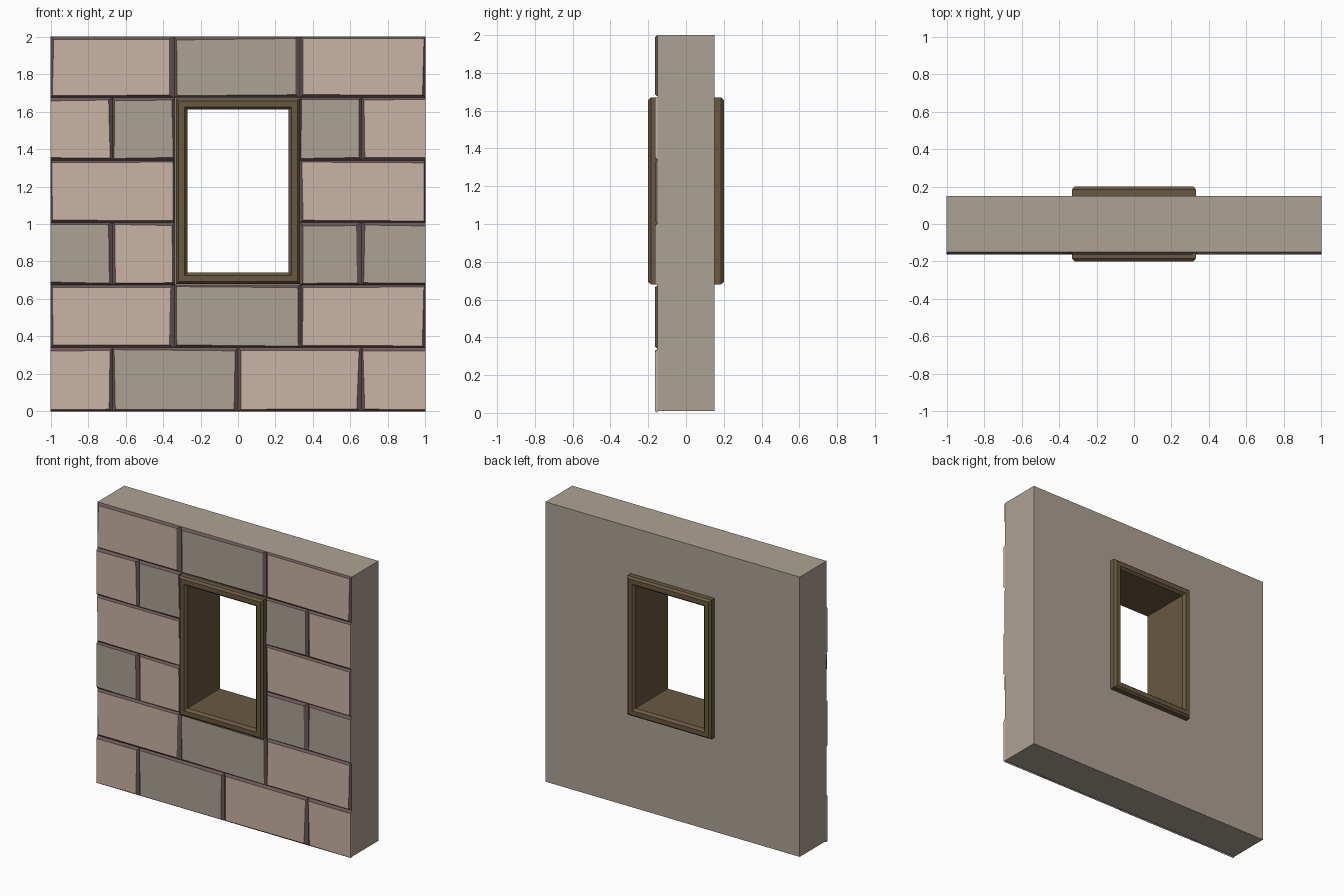
import bpy, bmesh, random

if "Cube" in bpy.data.objects:
    bpy.data.objects.remove(bpy.data.objects["Cube"])

random.seed(4)


def material(name, rgb):
    m = bpy.data.materials.new(name)
    m.diffuse_color = (*rgb, 1)
    m.use_nodes = True
    m.node_tree.nodes["Principled BSDF"].inputs["Base Color"].default_value = m.diffuse_color
    return m


GREY = material("grey_stone", (0.42, 0.36, 0.30))
PINK = material("pink_stone", (0.60, 0.455, 0.38))
DARK = material("dark_edge", (0.15, 0.10, 0.097))
WOOD = material("frame_wood", (0.14, 0.10, 0.053))


def finish(bm, name, mats, recalc=True):
    if recalc:
        bmesh.ops.recalc_face_normals(bm, faces=bm.faces)
    me = bpy.data.meshes.new(name)
    bm.to_mesh(me)
    bm.free()
    for m in mats:
        me.materials.append(m)
    ob = bpy.data.objects.new(name, me)
    bpy.context.collection.objects.link(ob)
    return ob


def rect_ring(name, profile, mat):
    """Sweep a closed profile of (half_width, z_low, z_high, y) around a rectangle."""
    bm = bmesh.new()
    loops = [[bm.verts.new(p) for p in ((-w, y, a), (w, y, a), (w, y, b), (-w, y, b))]
             for w, a, b, y in profile]
    for i, la in enumerate(loops):
        lb = loops[(i + 1) % len(loops)]
        for k in range(4):
            n = (k + 1) % 4
            bm.faces.new((la[k], la[n], lb[n], lb[k]))
    return finish(bm, name, [mat])


# wall slab with a window hole
rect_ring("wall", [(1, 0.01, 2, -0.15), (1, 0.01, 2, 0.15),
                   (0.3, 0.71, 1.64, 0.15), (0.3, 0.71, 1.64, -0.15)], GREY)


# window frame: chamfered rectangular section, right through the wall
def inset(d, y):
    return (0.33 - d, 0.68 + d, 1.67 - d, y)


front = [inset(0, -0.185), inset(0.013, -0.2), inset(0.045, -0.2), inset(0.06, -0.182)]
back = [(w, a, b, -y) for w, a, b, y in reversed(front)]
rect_ring("window_frame", front + back, WOOD)

# facing stones: irregular front face with dark sloping edges
FRONT, BASE = -0.164, -0.15


def stone(name, x0, x1, z0, z1, mat, cut):
    r = random.uniform
    xl = [x0 + r(0.006, 0.018) for _ in range(2)]
    xr = [x1 - r(0.01, 0.03) for _ in range(2)]
    if x1 == 1:
        xr = [1 - r(0.006, 0.016) for _ in range(2)]
    if cut and x0 == -1:
        xl = [-1, -1]
    if cut and x1 == 1:
        xr = [1, 1]
    zb = [z0 + r(0.008, 0.016) for _ in range(2)]
    zt = [z1 - r(0.009, 0.018) for _ in range(2)]
    bm = bmesh.new()
    o = [bm.verts.new((x, BASE, z)) for x, z in ((x0, z0), (x1, z0), (x1, z1), (x0, z1))]
    i = [bm.verts.new((x, FRONT, z)) for x, z in
         ((xl[0], zb[0]), (xr[0], zb[1]), (xr[1], zt[1]), (xl[1], zt[0]))]
    bm.faces.new(i)
    for k in range(4):
        n = (k + 1) % 4
        f = bm.faces.new((o[k], o[n], i[n], i[k]))
        f.material_index = 1
        # stones cut flush at the wall ends keep the stone colour
        if cut and ((k == 1 and x1 == 1) or (k == 3 and x0 == -1)):
            f.material_index = 0
    finish(bm, name, [mat, DARK], recalc=False)


# each course: runs of joints with one colour letter per stone
half_l, half_r = (-1, -0.67, -0.335), (0.33, 0.66, 1)
courses = [
    [((-1, -0.67, 0, 0.66, 1), "PGPP")],
    [((-1, -0.34, 0.335, 1), "PGP")],
    [(half_l, "GP"), (half_r, "GG")],
    [((-1, -0.335), "P"), ((0.33, 1), "P")],
    [(half_l, "PG"), (half_r, "GP")],
    [((-1, -0.34, 0.33, 1), "PGP")],
]
levels = [0.0, 0.34, 0.675, 1.007, 1.34, 1.675, 2.0]
for row, runs in enumerate(courses):
    count = 0
    for xs, colours in runs:
        for x0, x1, c in zip(xs, xs[1:], colours):
            count += 1
            stone(f"stone_row{row + 1}_{count}", x0, x1, levels[row], levels[row + 1],
                  PINK if c == "P" else GREY, row % 2 == 0)
